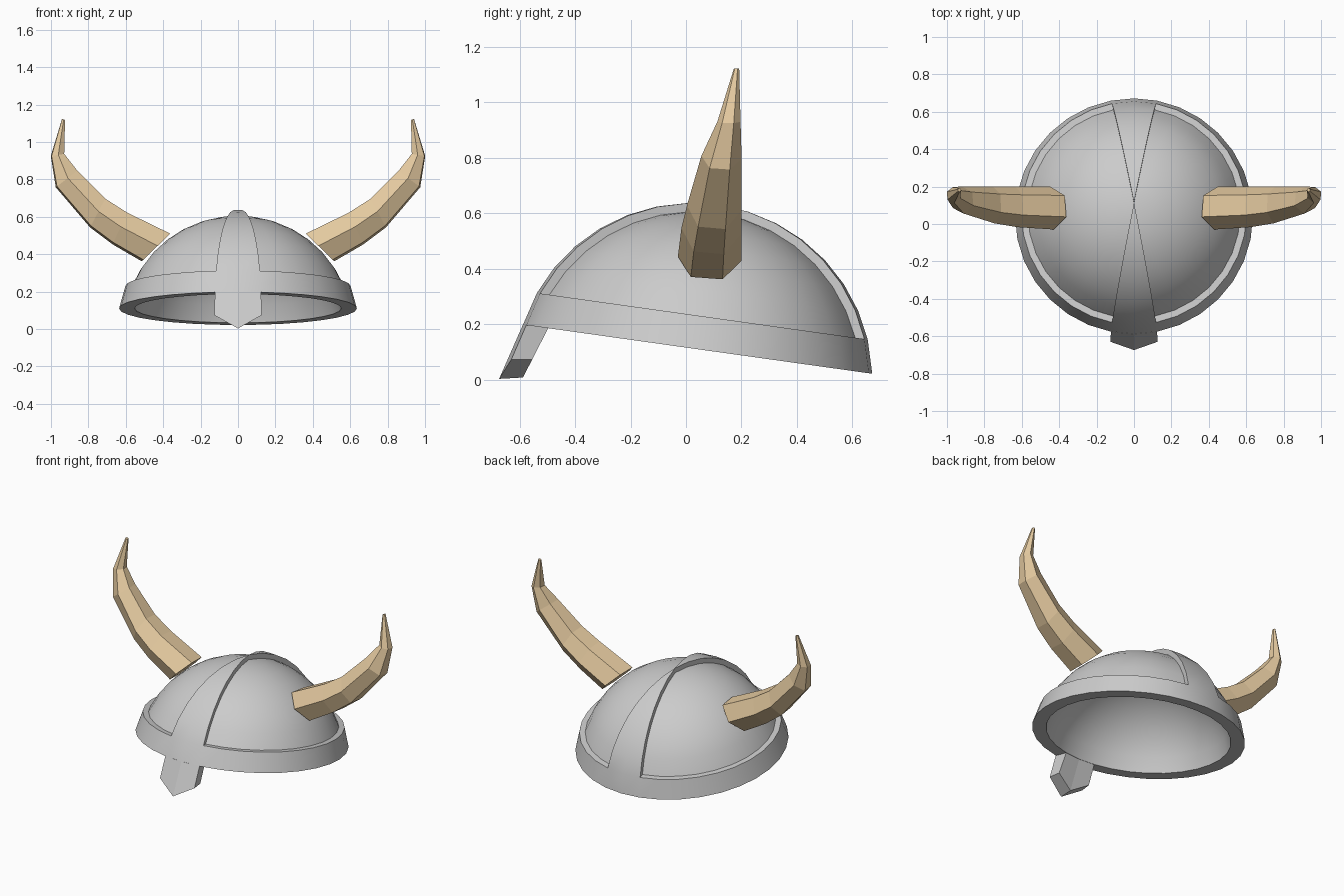
import bpy, bmesh
from math import sin, cos, pi, radians, sqrt, acos
from mathutils import Matrix, Vector

if "Cube" in bpy.data.objects:
    bpy.data.objects.remove(bpy.data.objects["Cube"])

SEG = 32
TILT = Matrix.Translation((0, 0.042, 0.11)) @ Matrix.Rotation(radians(-8), 4, 'X')


def finish(name, bm, smooth=None, colour=None):
    bmesh.ops.remove_doubles(bm, verts=bm.verts, dist=1e-4)
    bmesh.ops.recalc_face_normals(bm, faces=bm.faces)
    me = bpy.data.meshes.new(name)
    bm.to_mesh(me)
    bm.free()
    ob = bpy.data.objects.new(name, me)
    bpy.context.collection.objects.link(ob)
    if colour:
        me.materials.append(colour)
    if smooth:
        bpy.context.view_layer.objects.active = ob
        ob.select_set(True)
        bpy.ops.object.shade_smooth_by_angle(angle=radians(smooth))
        ob.select_set(False)
    return ob


def face(bm, pts):
    # skip repeated points so quads at the crown collapse to triangles
    out = []
    for p in pts:
        if all((p - q).length > 1e-5 for q in out):
            out.append(p)
    if len(out) > 2:
        bm.faces.new([bm.verts.new(p) for p in out])


def arc(scale, h0, n):
    # (radius, height) points from height h0 up to the crown
    rxy, rz, hc = 0.645 * scale, 0.632 * scale, -0.106
    a0 = acos((h0 - hc) / rz)
    return [(rxy * sin(a0 * (1 - i / n)), hc + rz * cos(a0 * (1 - i / n))) for i in range(n + 1)]


def spin(p, k):
    a = 2 * pi * k / SEG
    return Vector((p[0] * sin(a), -p[0] * cos(a), p[1]))


# helmet shell: inner bowl, brow band, dome panels and raised crest strips
inner = arc(0.873, 0, 8)[::-1]
rim = arc(1, 0, 8)[0]
dome = arc(0.95, 0.12, 7)
strip = arc(1, 0.12, 7)
bm = bmesh.new()
for k in range(SEG):
    raised = k in (0, SEG - 1, SEG // 2, SEG // 2 - 1)
    prof = inner + [rim, strip[0]] + (strip[1:] if raised else dome)
    for p, q in zip(prof, prof[1:]):
        face(bm, [spin(p, k), spin(p, k + 1), spin(q, k + 1), spin(q, k)])
# side walls of the crest strips
for k in (1, SEG - 1, SEG // 2 + 1, SEG // 2 - 1):
    for i in range(7):
        face(bm, [spin(dome[i], k), spin(strip[i], k), spin(strip[i + 1], k), spin(dome[i + 1], k)])
bm.transform(TILT)
finish("helmet_shell", bm, 30)

# nose guard: two columns of quads meeting in a point
bm = bmesh.new()
side = [(0.124, -0.576, 0.197), (0.125, -0.63, 0.073), (0.115, -0.555, 0.072), (0.109, -0.497, 0.186)]
mid = [(0, -0.588, 0.199), (0, -0.674, 0.003), (0, -0.588, 0.008), (0, -0.507, 0.187)]
for s in (1, -1):
    a = [Vector((x * s, y, z)) for x, y, z in side]
    b = [Vector(p) for p in mid]
    face(bm, a)
    for i in range(4):
        j = (i + 1) % 4
        face(bm, [a[i], a[j], b[j], b[i]])
# drop the hidden inner joint
finish("nose_guard", bm)

# horns: hexagonal rings as upper x z, lower x z, centre y, half depth
horn_mat = bpy.data.materials.new("horn")
horn_mat.diffuse_color = (0.78, 0.59, 0.35, 1)
horn_mat.use_nodes = True
horn_mat.node_tree.nodes["Principled BSDF"].inputs["Base Color"].default_value = horn_mat.diffuse_color
RINGS = [
    (0.364, 0.508, 0.513, 0.364, 0.085, 0.115),
    (0.593, 0.620, 0.670, 0.455, 0.092, 0.109),
    (0.711, 0.695, 0.790, 0.545, 0.102, 0.099),
    (0.860, 0.845, 0.973, 0.759, 0.128, 0.073),
    (0.930, 0.936, 1.000, 0.925, 0.155, 0.042),
    (0.925, 1.118, 0.941, 1.123, 0.182, 0.010),
]
for s, name in ((1, "horn_right"), (-1, "horn_left")):
    bm = bmesh.new()
    loops = []
    for ux, uz, lx, lz, y, d in RINGS:
        loop = []
        for k in range(6):
            a = radians(60 * k - 6)
            t = sin(a) / sin(radians(63))
            loop.append(bm.verts.new((s * ((ux + lx) / 2 + (ux - lx) / 2 * t), y + d * cos(a),
                                      (uz + lz) / 2 + (uz - lz) / 2 * t)))
        loops.append(loop)
    for a, b in zip(loops, loops[1:]):
        for k in range(6):
            j = (k + 1) % 6
            bm.faces.new((a[k], a[j], b[j], b[k]))
    bm.faces.new(loops[0])
    bm.faces.new(loops[-1])
    finish(name, bm, None, horn_mat)
